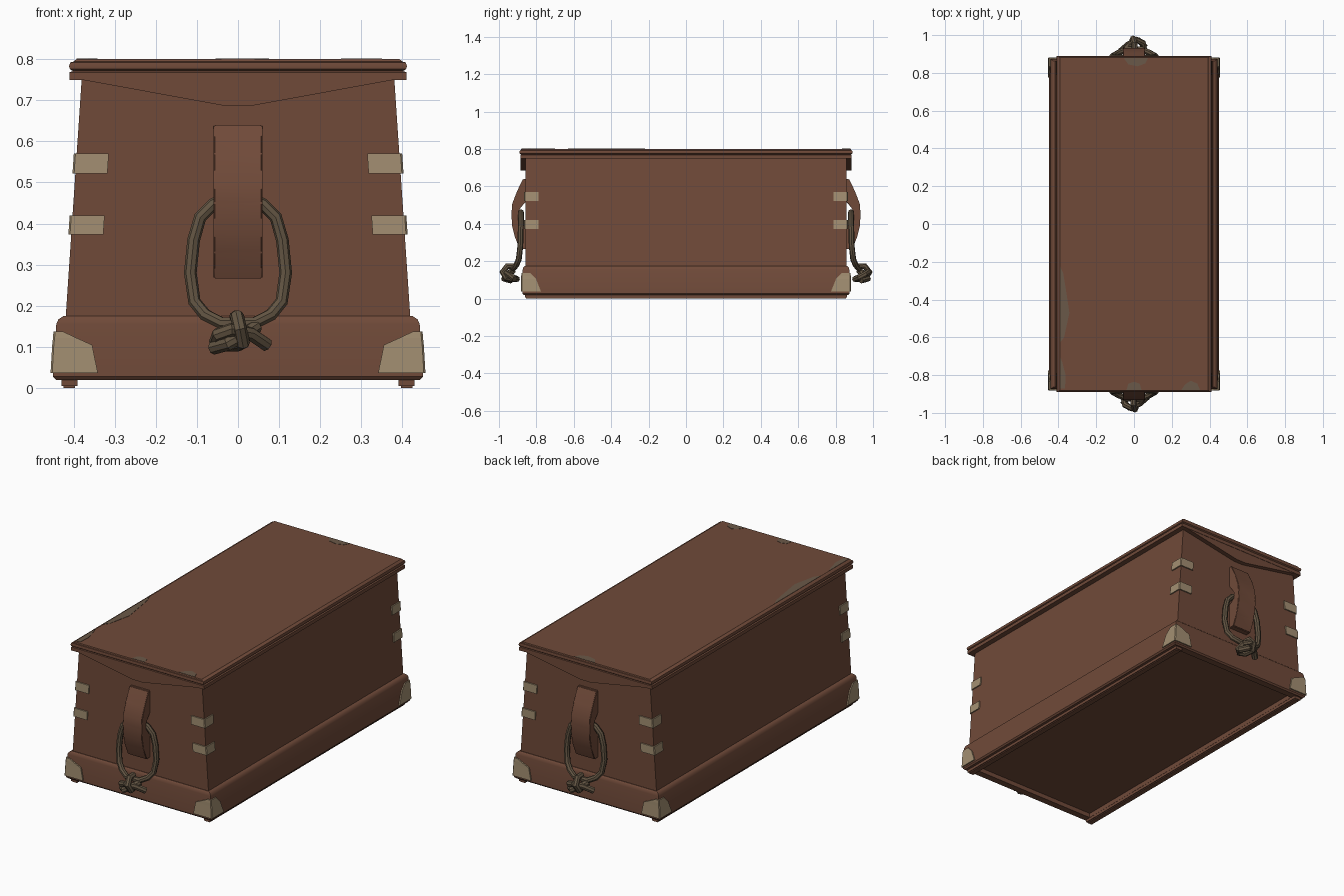
import bpy, bmesh, math
from mathutils import Matrix

if "Cube" in bpy.data.objects:
    bpy.data.objects.remove(bpy.data.objects["Cube"])


def material(name, srgb):
    m = bpy.data.materials.new(name)
    lin = [((c / 255 + 0.055) / 1.055) ** 2.4 for c in srgb]
    m.diffuse_color = (*lin, 1)
    m.use_nodes = True
    m.node_tree.nodes["Principled BSDF"].inputs["Base Color"].default_value = m.diffuse_color
    return m


WOOD = material("red_brown_wood", (112, 74, 57))
TAN = material("worn_tan_metal", (163, 143, 114))
ROPE = material("old_rope", (98, 84, 66))
WORN = material("worn_grey_wood", (106, 88, 72))


def finish(name, bm, mat, smooth=True):
    bmesh.ops.recalc_face_normals(bm, faces=bm.faces)
    me = bpy.data.meshes.new(name)
    bm.to_mesh(me)
    bm.free()
    me.materials.append(mat)
    ob = bpy.data.objects.new(name, me)
    bpy.context.collection.objects.link(ob)
    if smooth:
        bpy.context.view_layer.objects.active = ob
        ob.select_set(True)
        bpy.ops.object.shade_smooth_by_angle(angle=math.radians(35))
        ob.select_set(False)
    return ob


def add_loft(bm, rings):
    """Skin a stack of matching closed point rings and cap both ends."""
    vs = [[bm.verts.new(p) for p in r] for r in rings]
    n = len(vs[0])
    for a, b in zip(vs, vs[1:]):
        for i in range(n):
            bm.faces.new((a[i], a[(i + 1) % n], b[(i + 1) % n], b[i]))
    bm.faces.new(vs[0])
    bm.faces.new(vs[-1])


def rect(hx, hy, z):
    return [(-hx, -hy, z), (hx, -hy, z), (hx, hy, z), (-hx, hy, z)]


def stack(name, rings):
    bm = bmesh.new()
    add_loft(bm, [rect(*r) for r in rings])
    return finish(name, bm, WOOD)


# tapered body, hollow-bottomed plinth and moulded lid
stack("chest_body", [(.42, .859, .16), (.38, .859, .755)])
stack("plinth", [(.39, .83, .045), (.39, .83, .02), (.443, .868, .02), (.45, .875, .028),
                 (.442, .873, .155), (.437, .87, .167), (.425, .862, .175)])
stack("lid", [(.41, .886, .749), (.41, .886, .768), (.402, .882, .771), (.409, .889, .776),
              (.411, .89, .783), (.408, .888, .792), (.40, .884, .794), (.393, .882, .80)])

# runners under the long sides
bm = bmesh.new()
for s in (-1, 1):
    add_loft(bm, [[(s * .41 + x, y, z) for x, y in ((-.019, -.86), (.019, -.86), (.019, .86), (-.019, .86))]
                  for z in (0, .025)])
bmesh.ops.bevel(bm, geom=[e for e in bm.edges if all(v.co.z < .01 for v in e.verts)],
                offset=.005, segments=2, affect='EDGES')
finish("runners", bm, WOOD)


def corner_plates(name, levels, thick):
    """L-shaped plates on all four corners; level = z, corner x, corner y, leg x, leg y."""
    for sx in (-1, 1):
        for sy in (-1, 1):
            bm = bmesh.new()
            rings = []
            for z, cx, cy, lx, ly in levels:
                ox, oy = cx + thick, cy + thick
                prof = [(cx - lx, cy - .006), (cx - lx, oy), (ox - .004, oy), (ox, oy - .004),
                        (ox, cy - ly), (cx - .006, cy - ly), (cx - .006, cy - .006)]
                rings.append([(sx * x, sy * y, z) for x, y in prof])
            add_loft(bm, rings)
            finish(name, bm, TAN, False)


def body_x(z):
    return .42 - .04 * (z - .16) / .595


for z0, z1 in ((.373, .42), (.522, .57)):
    corner_plates("corner_strap", [(z, body_x(z), .859, .078, .07) for z in (z0, z1)], .007)
corner_plates("corner_cap", [(.037, .449, .875, .108, .10), (.105, .445, .874, .09, .072),
                             (.122, .443, .874, .05, .055), (.138, .442, .873, .015, .04)], .007)


def extrude_ring(name, ring_a, ring_b, mat, bevel):
    bm = bmesh.new()
    add_loft(bm, [ring_a, ring_b])
    if bevel:
        bmesh.ops.bevel(bm, geom=bm.edges[:], offset=bevel, segments=2, affect='EDGES')
    return finish(name, bm, mat)


def rope(name, pts, radius, cyclic=False):
    cu = bpy.data.curves.new(name, 'CURVE')
    cu.dimensions = '3D'
    cu.bevel_depth = radius
    cu.bevel_resolution = 2
    cu.use_fill_caps = True
    sp = cu.splines.new('POLY')
    sp.points.add(len(pts) - 1)
    for p, co in zip(sp.points, pts):
        p.co = (*co, 1)
    sp.use_cyclic_u = cyclic
    tmp = bpy.data.objects.new(name, cu)
    bpy.context.collection.objects.link(tmp)
    bpy.context.view_layer.update()
    me = bpy.data.meshes.new_from_object(tmp.evaluated_get(bpy.context.evaluated_depsgraph_get()))
    bpy.data.objects.remove(tmp)
    bm = bmesh.new()
    bm.from_mesh(me)
    me.materials.clear()
    return finish(name, bm, ROPE)


# one end set: lid skirt, handle cleat, rope loop with knot
ends = []
skirt = [(-.409, .755), (-.409, .749), (-.375, .749), (-.03, .686), (.03, .686),
         (.375, .749), (.409, .749), (.409, .755)]
ends.append(extrude_ring("lid_skirt", [(x, -.855, z) for x, z in skirt],
                         [(x, -.884, z) for x, z in skirt], WOOD, 0))
cleat = [(.855, .64), (.872, .64), (.905, .57), (.93, .505), (.933, .45), (.93, .39), (.915, .33), (.89, .266),
         (.855, .266), (.855, .41), (.895, .43), (.9, .465), (.885, .49), (.855, .52)]
ends.append(extrude_ring("handle_cleat", [(-.059, -y, z) for y, z in cleat],
                         [(.059, -y, z) for y, z in cleat], WOOD, .003))
half = [(.025, -.882, .462), (.06, -.882, .447), (.092, -.882, .415), (.108, -.884, .36), (.116, -.886, .28),
        (.106, -.894, .21), (.08, -.908, .178), (.04, -.925, .158)]
loop = half + [(-x, y, z) for x, y, z in reversed(half)]
ends.append(rope("rope_loop", loop, .0155, True))
ends.append(rope("rope_knot", [
    (.07, -.915, .105), (.03, -.95, .132), (-.015, -.975, .142), (-.048, -.958, .13), (-.055, -.925, .112),
    (-.03, -.905, .105), (.0, -.92, .105), (.012, -.962, .11), (.005, -.981, .142), (-.002, -.955, .174),
    (-.005, -.915, .172)], .017))
ends.append(rope("rope_tail", [(-.06, -.935, .098), (-.025, -.972, .107), (.012, -.955, .128),
                               (.045, -.925, .15)], .017))

# same set on the back, turned half a circle
for ob in ends:
    twin = ob.copy()
    twin.name = "back_" + ob.name
    twin.matrix_world = Matrix.Rotation(math.pi, 4, 'Z')
    bpy.context.collection.objects.link(twin)

# worn patches along the lid edges
patches = [[(-.393, -.22), (-.393, -.63), (-.37, -.6), (-.342, -.47), (-.36, -.35), (-.375, -.26)],
           [(-.393, -.70), (-.393, -.87), (-.365, -.87), (-.362, -.8), (-.38, -.73)],
           [(.25, -.88), (.35, -.88), (.335, -.845), (.30, -.83), (.27, -.85)],
           [(-.04, -.88), (.04, -.88), (.03, -.845), (0, -.835), (-.03, -.845)],
           [(-.055, .88), (.075, .88), (.06, .85), (.02, .835), (-.03, .845)]]
for p in patches:
    extrude_ring("worn_patch", [(x, y, .799) for x, y in p], [(x, y, .8015) for x, y in p], WORN, 0)
